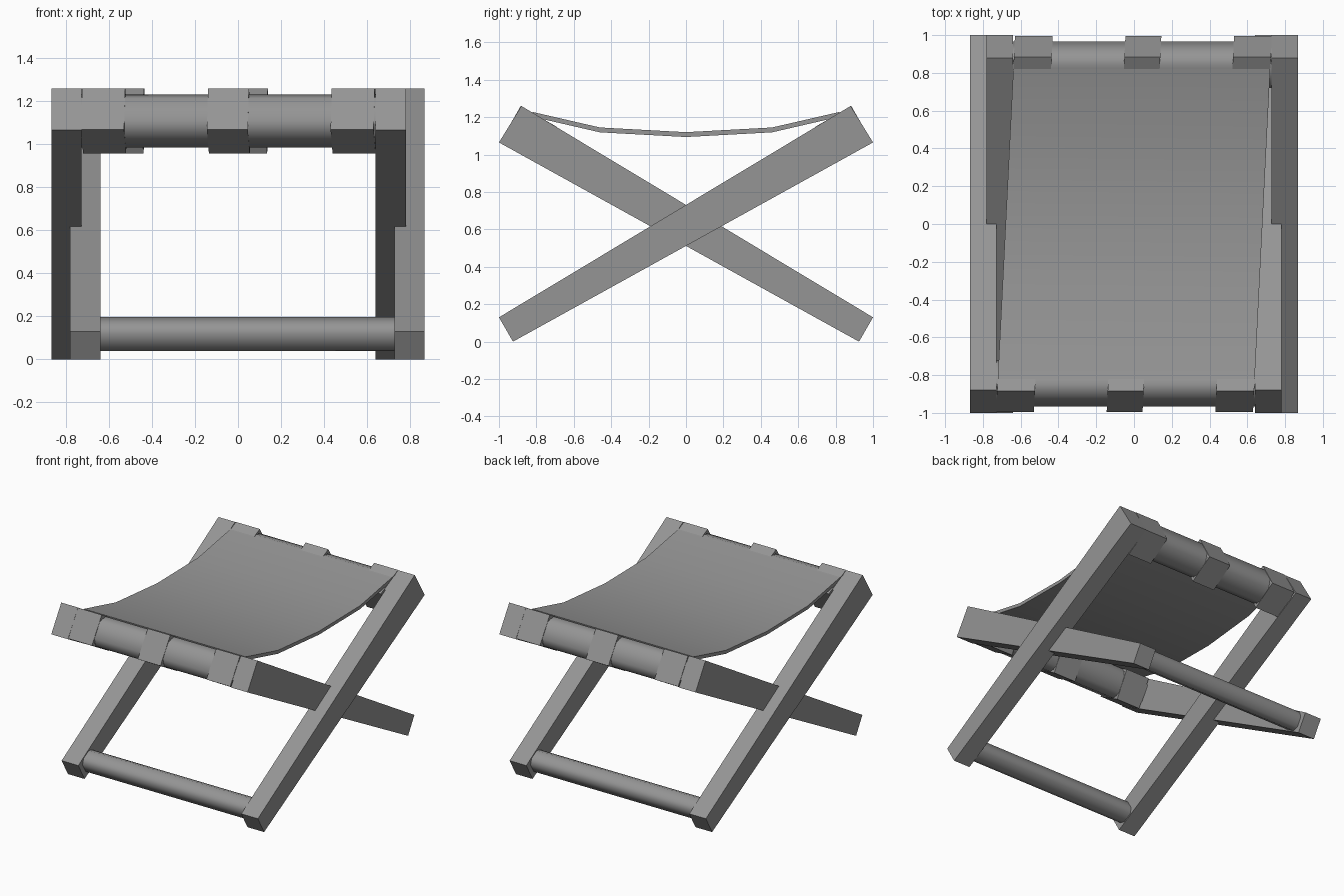
import bpy
import bmesh
import math

cube = bpy.data.objects.get("Cube")
if cube:
    bpy.data.objects.remove(cube)

# One plain grey for wood and cloth
grey = bpy.data.materials.new("plain grey")
grey.use_nodes = True
grey.diffuse_color = (0.3, 0.3, 0.3, 1)
grey.node_tree.nodes["Principled BSDF"].inputs["Base Color"].default_value = (0.3, 0.3, 0.3, 1)

SHEAR = 0.05                      # the cloth runs slightly askew between the rails
TILT = math.radians(30)           # slope of the legs
RAIL_CENTRE = (0.843, 1.108)
RUNG_CENTRE = (-0.871, 0.118)


def prism(name, rings, x0, x1, turn=1, shear=0, smooth=0):
    """Extrude a (y, z) outline along x; a second ring makes it a hollow band."""
    bm = bmesh.new()
    rows = [[[bm.verts.new((turn * (x + shear * y * turn), turn * y, z)) for y, z in ring]
             for x in (x0, x1)] for ring in rings]
    n = len(rings[0])
    for a, b in rows:
        for i in range(n):
            j = (i + 1) % n
            bm.faces.new((a[i], a[j], b[j], b[i]))
    for end in (0, 1):
        if len(rows) == 1:
            bm.faces.new(rows[0][end])
        else:
            outer, inner = rows[0][end], rows[1][end]
            for i in range(n):
                j = (i + 1) % n
                bm.faces.new((outer[i], outer[j], inner[j], inner[i]))
    bmesh.ops.recalc_face_normals(bm, faces=bm.faces)
    mesh = bpy.data.meshes.new(name)
    bm.to_mesh(mesh)
    bm.free()
    mesh.materials.append(grey)
    obj = bpy.data.objects.new(name, mesh)
    bpy.context.collection.objects.link(obj)
    if smooth:
        bpy.ops.object.select_all(action='DESELECT')
        obj.select_set(True)
        bpy.context.view_layer.objects.active = obj
        bpy.ops.object.shade_smooth_by_angle(angle=math.radians(smooth))
    return obj


def tilted(points, centre):
    """Turn outline points to the slope of the legs and move them to a centre."""
    c, s = math.cos(TILT), math.sin(TILT)
    return [(centre[0] + u * c - v * s, centre[1] + u * s + v * c) for u, v in points]


def square(h):
    return [(h, h), (-h, h), (-h, -h), (h, -h)]


def rounded(h, k):
    return [(h, k), (k, h), (-k, h), (-h, k), (-h, -k), (-k, -h), (k, -h), (h, -k)]


# Tapered legs, rail and rung of one frame; the other is the same frame turned half round
leg = [(-1.0, 0.13), (-0.925, 0.0), (1.0, 1.065), (0.88, 1.26)]
for side, turn in (("back", 1), ("front", -1)):
    prism(side + "_frame_inner_leg", [leg], -0.78, -0.64, turn)
    prism(side + "_frame_outer_leg", [leg], 0.727, 0.867, turn)
    prism(side + "_top_rail", [tilted(rounded(0.108, 0.06), RAIL_CENTRE)],
          -0.64, 0.727, turn, smooth=60)
    prism(side + "_frame_rung", [tilted(rounded(0.069, 0.037), RUNG_CENTRE)],
          -0.64, 0.727, turn, smooth=60)
    # Cloth loops around the rail
    band = [tilted(square(h), RAIL_CENTRE) for h in (0.111, 0.09)]
    for i, (x0, x1) in enumerate(((-0.68, -0.48), (-0.095, 0.095), (0.48, 0.68))):
        prism(f"{side}_cloth_loop_{i + 1}", band, x0, x1, turn, SHEAR * turn)

# Sagging cloth seat
top = [(-0.82, 1.228), (-0.46, 1.145), (0, 1.12), (0.46, 1.145), (0.82, 1.228)]
under = [(y, z - 0.026) for y, z in reversed(top)]
prism("cloth_seat", [top + under], -0.68, 0.68, shear=SHEAR, smooth=30)
